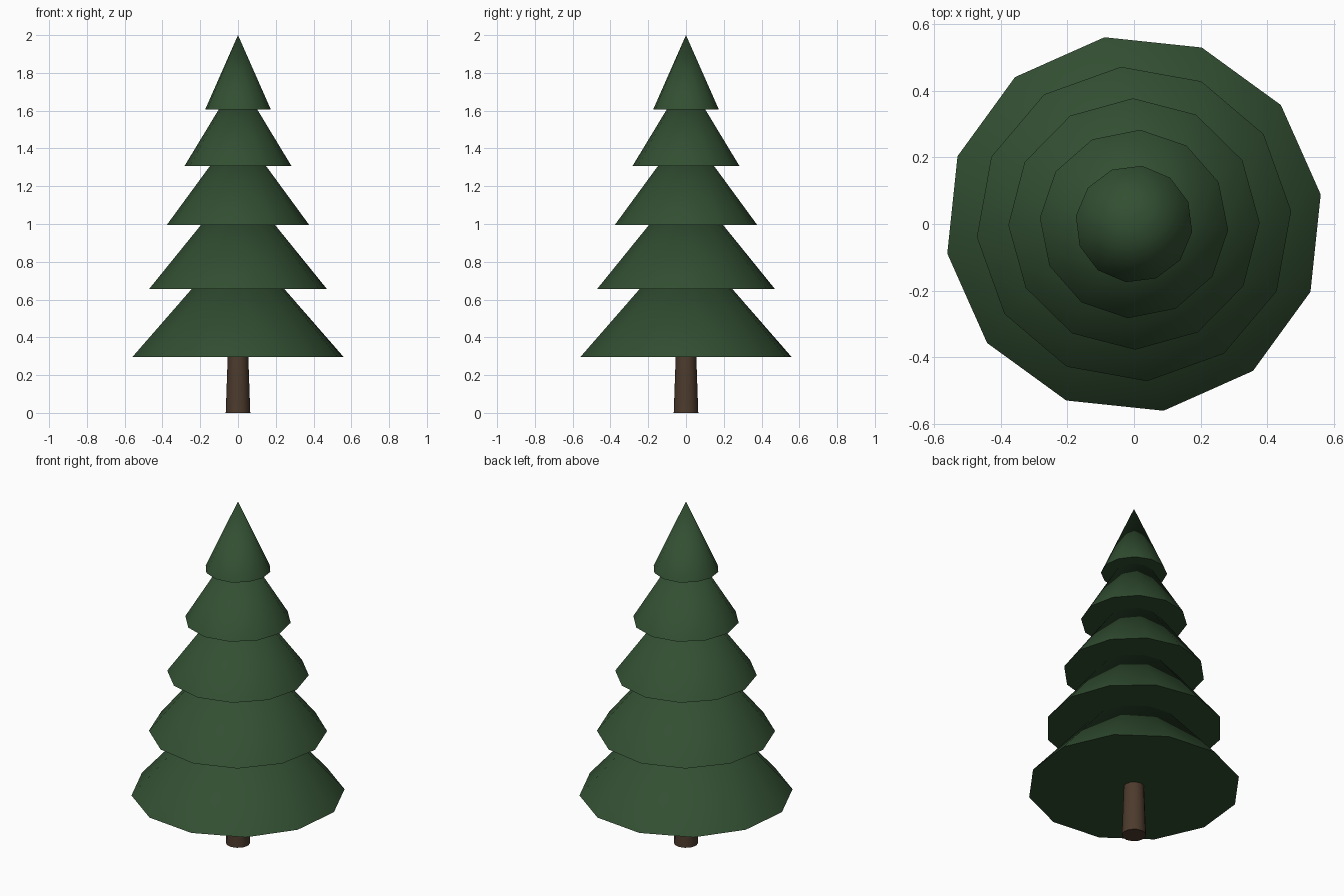
import bpy, math

if "Cube" in bpy.data.objects:
    bpy.data.objects.remove(bpy.data.objects["Cube"])


def material(name, rgb):
    m = bpy.data.materials.new(name)
    m.diffuse_color = (*rgb, 1.0)
    m.use_nodes = True
    m.node_tree.nodes["Principled BSDF"].inputs["Base Color"].default_value = m.diffuse_color
    return m


green = material("needle green", (0.032, 0.078, 0.032))
brown = material("bark brown", (0.074, 0.043, 0.026))


def cone(name, sides, r1, r2, z0, z1, phase, mat):
    """Closed cone from z0 to z1; phase is the angle of one corner in degrees."""
    bpy.ops.mesh.primitive_cone_add(vertices=sides, radius1=r1, radius2=r2,
                                    depth=z1 - z0, location=(0, 0, (z0 + z1) / 2))
    ob = bpy.context.object
    ob.name = name
    # The primitive's first corner lies on +y
    ob.rotation_euler.z = math.radians(phase - 90)
    bpy.ops.object.transform_apply(location=True, rotation=True, scale=True)
    ob.data.materials.append(mat)
    bpy.ops.object.shade_smooth_by_angle(angle=math.radians(40))
    return ob


# Tapered trunk, running up into the lowest tier
cone("trunk", 12, 0.065, 0.052, 0.0, 0.37, 0, brown)

# Branch tiers: base radius, base height, apex height; each is twisted a little
tiers = [(0.567, 0.295, 0.937),
         (0.473, 0.655, 1.237),
         (0.377, 0.995, 1.51),
         (0.283, 1.308, 1.775),
         (0.176, 1.605, 2.0)]
for i, (radius, z0, z1) in enumerate(tiers):
    cone(f"branch_tier_{i + 1}", 12, radius, 0.0, z0, z1, 9 - 4.25 * i, green)
